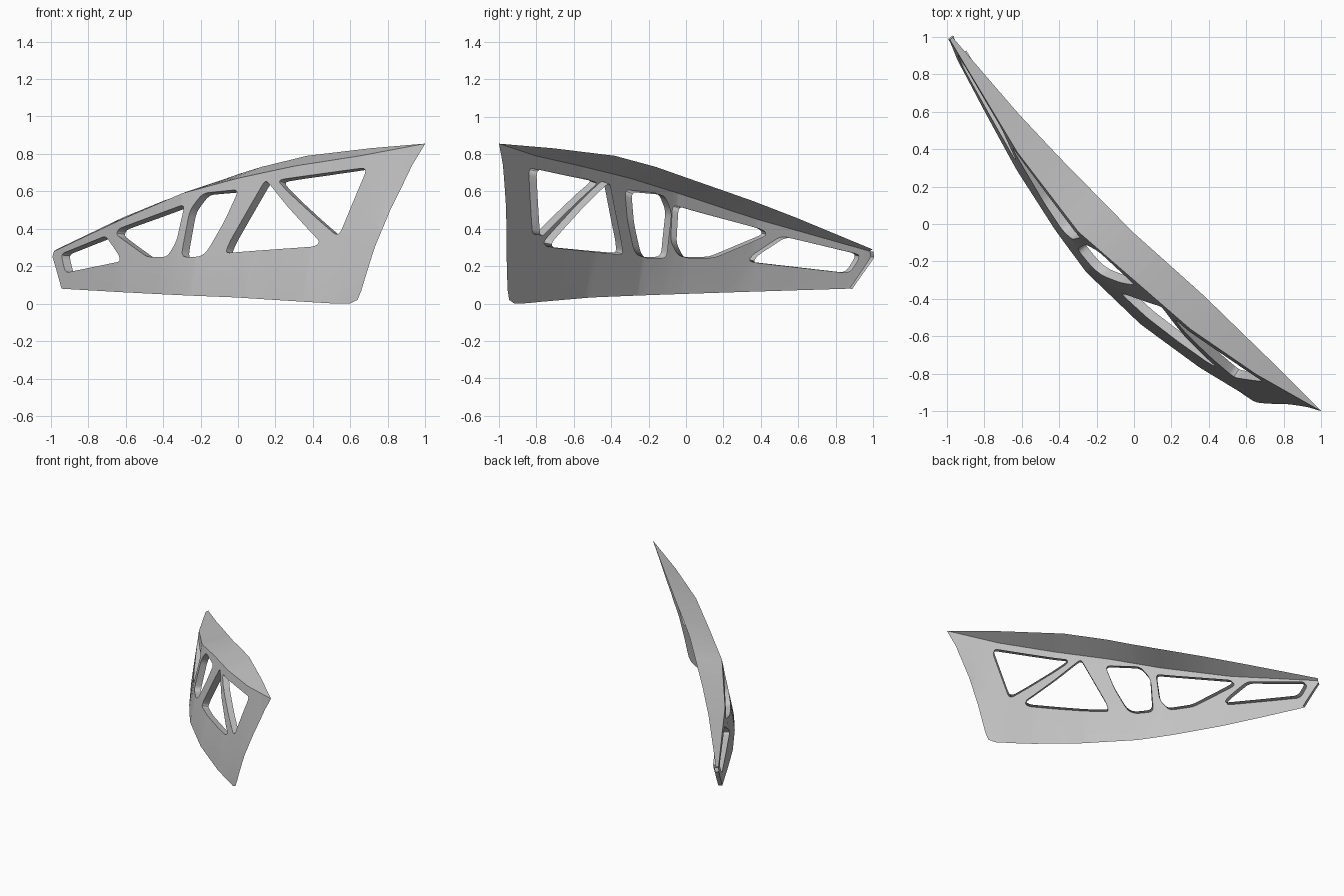
import bpy, bmesh, math
from mathutils import Vector

cube = bpy.data.objects.get("Cube")
if cube:
    bpy.data.objects.remove(cube)

grey = bpy.data.materials.new("light_grey")
grey.use_nodes = True
grey.diffuse_color = (0.55, 0.55, 0.55, 1)
grey.node_tree.nodes["Principled BSDF"].inputs["Base Color"].default_value = (0.55, 0.55, 0.55, 1)

# Panel coordinates: t runs along the diagonal, n is depth (positive inward), z is up
RAIL = [(-1.39, 0, .28), (-.71, -.17, .45), (-.18, -.24, .59), (.21, -.212, .67),
        (.61, -.184, .735), (1.03, -.106, .79), (1.414, 0, .855)]
BELLY = [(-1.393, -.02), (-.98, -.148), (-.64, -.247), (-.28, -.325), (0, -.368),
         (.4, -.358), (.79, -.295), (1.03, -.235), (1.2, -.205), (1.414, -.1)]
ROOF_EDGE = [(-1.39, .02, .29), (-.85, -.02, .46), (-.53, -.03, .55), (.03, -.035, .69),
             (.2, -.025, .73), (.53, -.007, .79), (1, 0, .83), (1.414, 0, .855)]


def lookup(table, t, col=1):
    if t <= table[0][0]:
        return table[0][col]
    for a, b in zip(table, table[1:]):
        if t <= b[0]:
            k = (t - a[0]) / (b[0] - a[0])
            return a[col] + k * (b[col] - a[col])
    return table[-1][col]


def world(t, n, z):
    r = math.sqrt(0.5)
    return Vector(((n + t) * r, (n - t) * r, z))


def depth(t, z):
    s = min(max(z / lookup(RAIL, t, 2), 0), 1) ** 1.2
    belly = lookup(BELLY, t)
    return belly + (lookup(RAIL, t) - belly) * s


def skin(t, z, inset=0.0):
    h = 0.06
    ft = (depth(t + h, z) - depth(t - h, z)) / (2 * h)
    fz = (depth(t, z + h) - depth(t, z - h)) / (2 * h)
    d = Vector((-ft, 1, -fz)).normalized() * inset
    return world(t + d.x, depth(t, z) + d.y, z + d.z)


def rounded(points, radius):
    """Round polygon corners and sample the straight runs."""
    pts = [Vector(p) for p in points]
    out = []
    for i, p in enumerate(pts):
        ends = []
        for q in (pts[i - 1], pts[(i + 1) % len(pts)]):
            e = q - p
            ends.append(p + e.normalized() * min(radius, e.length * 0.45))
        a, b = ends
        for j in range(5):
            k = j / 4
            out.append(a * (1 - k) ** 2 + p * 2 * k * (1 - k) + b * k * k)
    return sampled(out)


def sampled(pts, closed=True):
    out = []
    for a, b in zip(pts, pts[1:] + (pts[:1] if closed else [])):
        a, b = Vector(a), Vector(b)
        steps = max(1, math.ceil((b - a).length / 0.06))
        out += [a.lerp(b, j / steps) for j in range(steps)]
    return out if closed else out + [Vector(pts[-1])]


def finish(bm, name, angle=35):
    mesh = bpy.data.meshes.new(name)
    bm.to_mesh(mesh)
    bm.free()
    mesh.materials.append(grey)
    obj = bpy.data.objects.new(name, mesh)
    bpy.context.collection.objects.link(obj)
    bpy.ops.object.select_all(action="DESELECT")
    obj.select_set(True)
    bpy.context.view_layer.objects.active = obj
    bpy.ops.object.shade_smooth_by_angle(angle=math.radians(angle))
    return obj


def strip(name, rows, closed=False):
    """Bridge two equal rows of points with quads."""
    bm = bmesh.new()
    a, b = [[bm.verts.new(p) for p in row] for row in rows]
    n = len(a)
    for i in range(n if closed else n - 1):
        j = (i + 1) % n
        bm.faces.new((a[i], a[j], b[j], b[i]))
    return finish(bm, name)


# Window openings, from the tall end to the low end
WINDOWS = {
    "front_upper_window": ([(.50, .66), (1.085, .728), (.96, .355)], .045),
    "front_lower_window": ([(.215, .27), (.235, .33), (.415, .66), (.45, .64),
                            (.85, .33), (.82, .305)], .03),
    "middle_window": ([(-.12, .25), (-.105, .5), (-.03, .59), (.235, .61),
                       (.17, .44), (.08, .28), (.03, .25)], .04),
    "rear_window": ([(-.15, .53), (-.175, .33), (-.24, .25), (-.43, .25),
                     (-.75, .37), (-.73, .4)], .035),
    "tail_window": ([(-1.315, .265), (-1.255, .165), (-.68, .225), (-.7, .26),
                     (-.86, .362)], .035),
}
loops = {name: rounded(p, r) for name, (p, r) in WINDOWS.items()}

# Side wall outline: rail, tall end, bottom edge, low end
top = [(t, z) for t, n, z in RAIL]
tall_end = [(1.35, .74), (1.255, .5), (1.195, .3), (1.14, .07), (1.12, .02), (1.07, 0)]
bottom = [(.95, .002), (.35, .033), (-1.285, .08)]
low_end = [(-1.4, .25)]
outline = sampled(top + tall_end + bottom + low_end)

# Side wall: filled flat with holes, sliced, then bent to its curve
bm = bmesh.new()
for loop in [outline] + list(loops.values()):
    vs = [bm.verts.new((p.x, 0, p.y)) for p in loop]
    for i, v in enumerate(vs):
        bm.edges.new((vs[i - 1], v))
bmesh.ops.triangle_fill(bm, use_beauty=True, edges=bm.edges[:], normal=(0, -1, 0))


def slice_at(co, no):
    bmesh.ops.bisect_plane(bm, geom=bm.verts[:] + bm.edges[:] + bm.faces[:],
                           dist=1e-5, plane_co=co, plane_no=no)


for i in range(-13, 14):
    slice_at((i * 0.1 + 0.013, 0, 0), (1, 0, 0))
for i in range(1, 8):
    slice_at((0, 0, i * 0.1 + 0.007), (0, 0, 1))
bm.normal_update()
for f in bm.faces:
    if f.normal.y > 0:
        f.normal_flip()
for v in bm.verts:
    v.co = skin(v.co.x, v.co.z)
finish(bm, "side_wall")

# Window reveals folded inward
for name, loop in loops.items():
    strip(name + "_reveal", [[skin(p.x, p.y, d) for p in loop] for d in (0, 0.05)], True)

# Sloping roof sheet from the rail to the straight inner edge
ts = sorted({p[0] for p in RAIL + ROOF_EDGE} | {i * 0.1 for i in range(-13, 15)})
strip("roof_sheet", [[world(t, lookup(tab, t), lookup(tab, t, 2)) for t in ts]
                     for tab in (RAIL, ROOF_EDGE)])

# Small return lip on the low end
lip = sampled([bottom[-1], low_end[0], top[0]], False)
strip("low_end_lip", [[skin(p.x, p.y, d) for p in lip] for d in (0, 0.03)])
